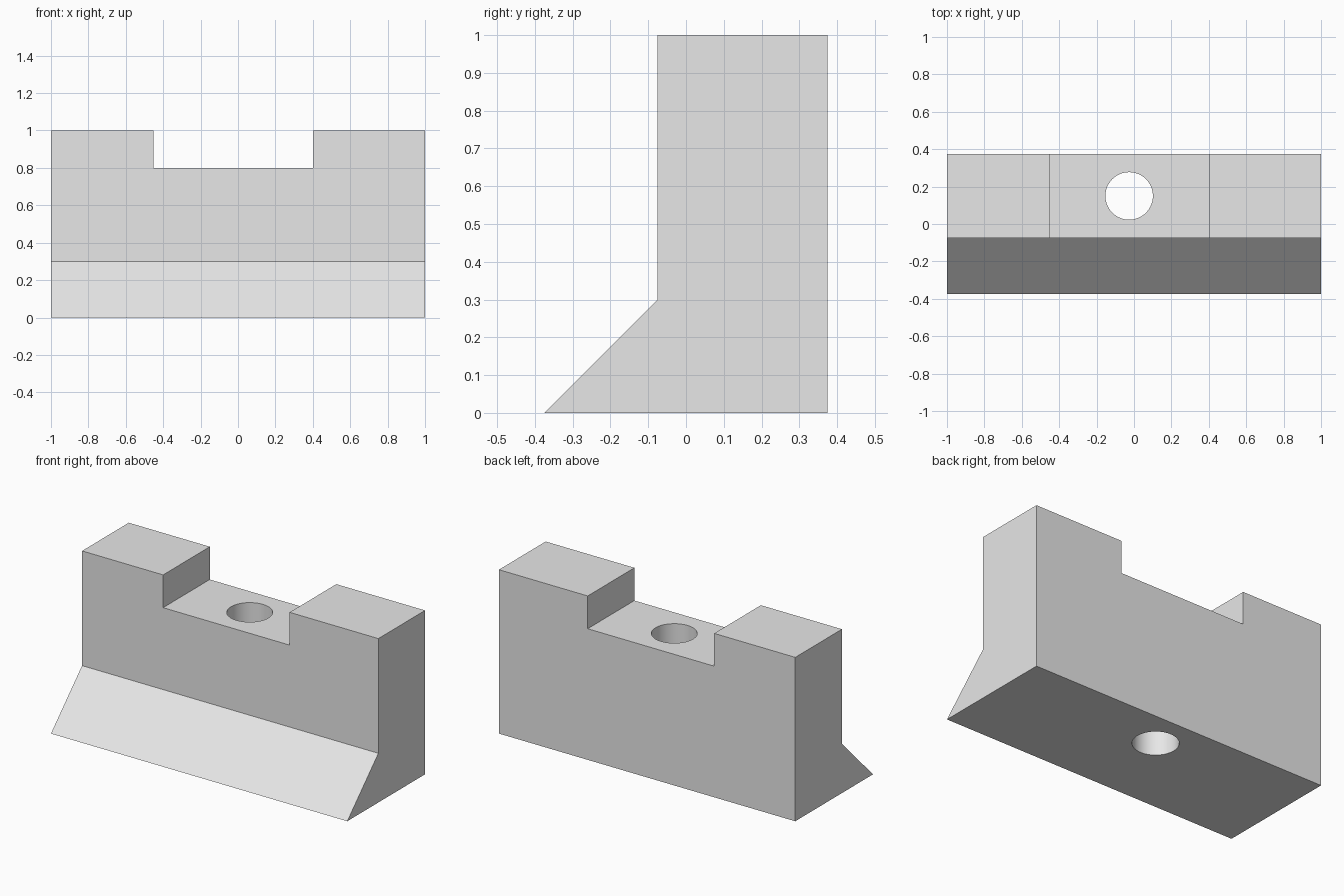
import bpy
import bmesh
import math
from mathutils import Vector

cube = bpy.data.objects.get("Cube")
if cube:
    bpy.data.objects.remove(cube, do_unlink=True)

grey = bpy.data.materials.new("light_grey")
grey.use_nodes = True
grey.diffuse_color = (0.8, 0.8, 0.8, 1)
grey.node_tree.nodes["Principled BSDF"].inputs["Base Color"].default_value = (0.8, 0.8, 0.8, 1)


def add_object(name, bm):
    bmesh.ops.recalc_face_normals(bm, faces=bm.faces)
    mesh = bpy.data.meshes.new(name)
    bm.to_mesh(mesh)
    bm.free()
    mesh.materials.append(grey)
    obj = bpy.data.objects.new(name, mesh)
    bpy.context.collection.objects.link(obj)
    return obj


def extrude_profile(name, points, direction):
    bm = bmesh.new()
    face = bm.faces.new([bm.verts.new(p) for p in points])
    result = bmesh.ops.extrude_face_region(bm, geom=[face])
    moved = [g for g in result["geom"] if isinstance(g, bmesh.types.BMVert)]
    bmesh.ops.translate(bm, verts=moved, vec=Vector(direction))
    return add_object(name, bm)


def cut(target, cutter):
    cutter.hide_render = True
    mod = target.modifiers.new(cutter.name, "BOOLEAN")
    mod.operation = "DIFFERENCE"
    mod.solver = "EXACT"
    mod.object = cutter
    bpy.context.view_layer.objects.active = target
    bpy.ops.object.modifier_apply(modifier=mod.name)
    bpy.data.objects.remove(cutter, do_unlink=True)


# Block with a sloped front foot
side = [(-0.375, 0), (0.375, 0), (0.375, 1), (-0.075, 1), (-0.075, 0.3)]
block = extrude_profile("notched_block", [(-1, y, z) for y, z in side], (2, 0, 0))

# Notch across the top
left, right, floor = -0.453, 0.401, 0.8
notch = [(left, floor), (right, floor), (right, 1.2), (left, 1.2)]
cut(block, extrude_profile("notch_cutter", [(x, -0.6, z) for x, z in notch], (0, 1.2, 0)))

# Round hole straight down through the notch floor
centre, radius, sides = ((left + right) / 2, 0.15), 0.127, 64
ring = [(centre[0] + radius * math.cos(math.tau * i / sides),
         centre[1] + radius * math.sin(math.tau * i / sides), -0.2) for i in range(sides)]
cut(block, extrude_profile("hole_cutter", ring, (0, 0, 1.3)))

# Smooth hole wall, crisp block edges
bpy.ops.object.select_all(action="DESELECT")
block.select_set(True)
bpy.context.view_layer.objects.active = block
bpy.ops.object.shade_smooth_by_angle(angle=math.radians(30))
